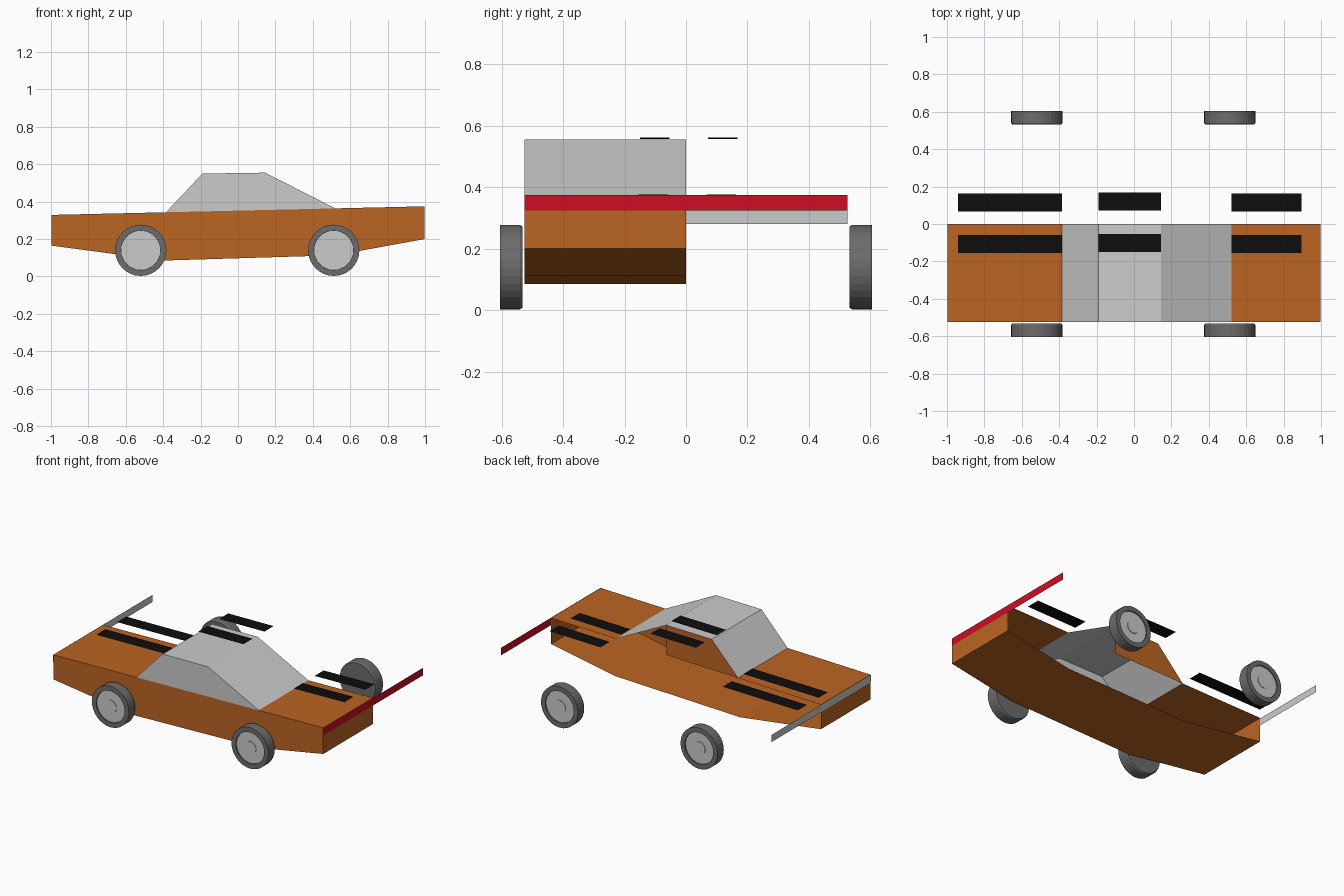
import bpy, bmesh, math

if "Cube" in bpy.data.objects:
    bpy.data.objects.remove(bpy.data.objects["Cube"])

SIDE = -0.525                      # outer face of the modelled half body


def material(name, colour):
    m = bpy.data.materials.new(name)
    m.diffuse_color = (*colour, 1)
    m.use_nodes = True
    m.node_tree.nodes["Principled BSDF"].inputs["Base Color"].default_value = m.diffuse_color
    return m


ORANGE = material("orange_paint", (0.50, 0.13, 0.016))
BLACK = material("black_stripe", (0.004, 0.004, 0.004))
RED = material("red_lens", (0.62, 0.004, 0.016))
RUBBER = material("dark_rubber", (0.15, 0.15, 0.15))


def deck(x):
    """Height of the shoulder line, rising gently along x."""
    return 0.352 + 0.023 * x


def mesh_object(name, bm, mat=None):
    me = bpy.data.meshes.new(name)
    bm.to_mesh(me)
    bm.free()
    ob = bpy.data.objects.new(name, me)
    bpy.context.collection.objects.link(ob)
    if mat:
        me.materials.append(mat)
    return ob


def shell(name, strips, sides, mat=None):
    """Sweep x-z strips from the side to the middle; add flat side faces (y, profile)."""
    bm = bmesh.new()
    for strip in strips:
        rows = [[bm.verts.new((x, y, z)) for x, z in strip] for y in (SIDE, 0)]
        for i in range(len(strip) - 1):
            bm.faces.new((rows[0][i], rows[0][i + 1], rows[1][i + 1], rows[1][i]))
    for y, profile in sides:
        bm.faces.new([bm.verts.new((x, y, z)) for x, z in profile])
    bmesh.ops.remove_doubles(bm, verts=bm.verts, dist=0.0005)
    return mesh_object(name, bm, mat)


def quad(name, corners, mat=None):
    bm = bmesh.new()
    bm.faces.new([bm.verts.new(c) for c in corners])
    return mesh_object(name, bm, mat)


# Lower body: front deck round the underside to the rear deck, open in the middle
E = 0.998
outline = [(-0.385, deck(-0.385)), (-E, deck(-E)), (-E, 0.165), (-0.40, 0.085),
           (0.52, 0.113), (E, 0.20), (E, deck(E)), (0.52, deck(0.52))]
shell("body", [outline], [(SIDE, outline)], ORANGE)

# Cabin: sloping screens, roof and side window
cabin = [(0.52, deck(0.52)), (0.145, 0.555), (-0.19, 0.55), (-0.385, deck(-0.385))]
shell("cabin", [cabin], [(SIDE, cabin)])

# Panel closing part of the cabin on the middle plane
shell("cabin_inner_panel", [], [(0, cabin[1:] + [(0.145, deck(0.145))])], ORANGE)

# Full-width light bars
for name, x, z0, z1, mat in (("rear_light_bar", 1.0, 0.325, 0.375, RED),
                             ("front_bar", -1.0, 0.28, 0.328, None)):
    quad(name, [(x, SIDE, z0), (x, -SIDE, z0), (x, -SIDE, z1), (x, SIDE, z1)], mat)

# Pairs of stripes along front deck, roof and rear deck
for name, x0, x1, z0, z1, dy in (
        ("front_stripe", -0.94, -0.385, deck(-0.94) + 0.007, deck(-0.385) + 0.004, 0),
        ("roof_stripe", -0.19, 0.145, 0.557, 0.562, 0.006),
        ("rear_stripe", 0.52, 0.895, deck(0.52) + 0.004, deck(0.895) + 0.004, 0)):
    for tag, y in (("left", 0.066), ("right", -0.155)):
        a, b = y + dy, y + dy + 0.096
        quad(f"{name}_{tag}", [(x0, a, z0), (x1, a, z1), (x1, b, z1), (x0, b, z0)], BLACK)


def lathe(name, profile, x, side, mat=None, n=32):
    """Spin (radius, y) points round a wheel axle."""
    bm = bmesh.new()
    rings = [[bm.verts.new((x + r * math.cos(2 * math.pi * i / n), side * y,
                            0.14 + r * math.sin(2 * math.pi * i / n)))
              for i in range(n)] for r, y in profile]
    for a, b in zip(rings, rings[1:]):
        for i in range(n):
            j = (i + 1) % n
            bm.faces.new((a[i], a[j], b[j], b[i]))
    bm.faces.new(rings[0])
    bm.faces.new(rings[-1])
    bmesh.ops.recalc_face_normals(bm, faces=bm.faces)
    return mesh_object(name, bm, mat)


# Wheels: tyre with a recessed rim and a small centre cap
for end, x in (("front", -0.52), ("rear", 0.512)):
    for tag, side in (("right", -1), ("left", 1)):
        lathe(f"{end}_{tag}_tyre", [(0.132, 0.532), (0.137, 0.54), (0.137, 0.605),
                                    (0.105, 0.605), (0.105, 0.592)], x, side, RUBBER)
        lathe(f"{end}_{tag}_rim", [(0.104, 0.588), (0.104, 0.598)], x, side)
        lathe(f"{end}_{tag}_cap", [(0.042, 0.596), (0.042, 0.602)], x, side)
